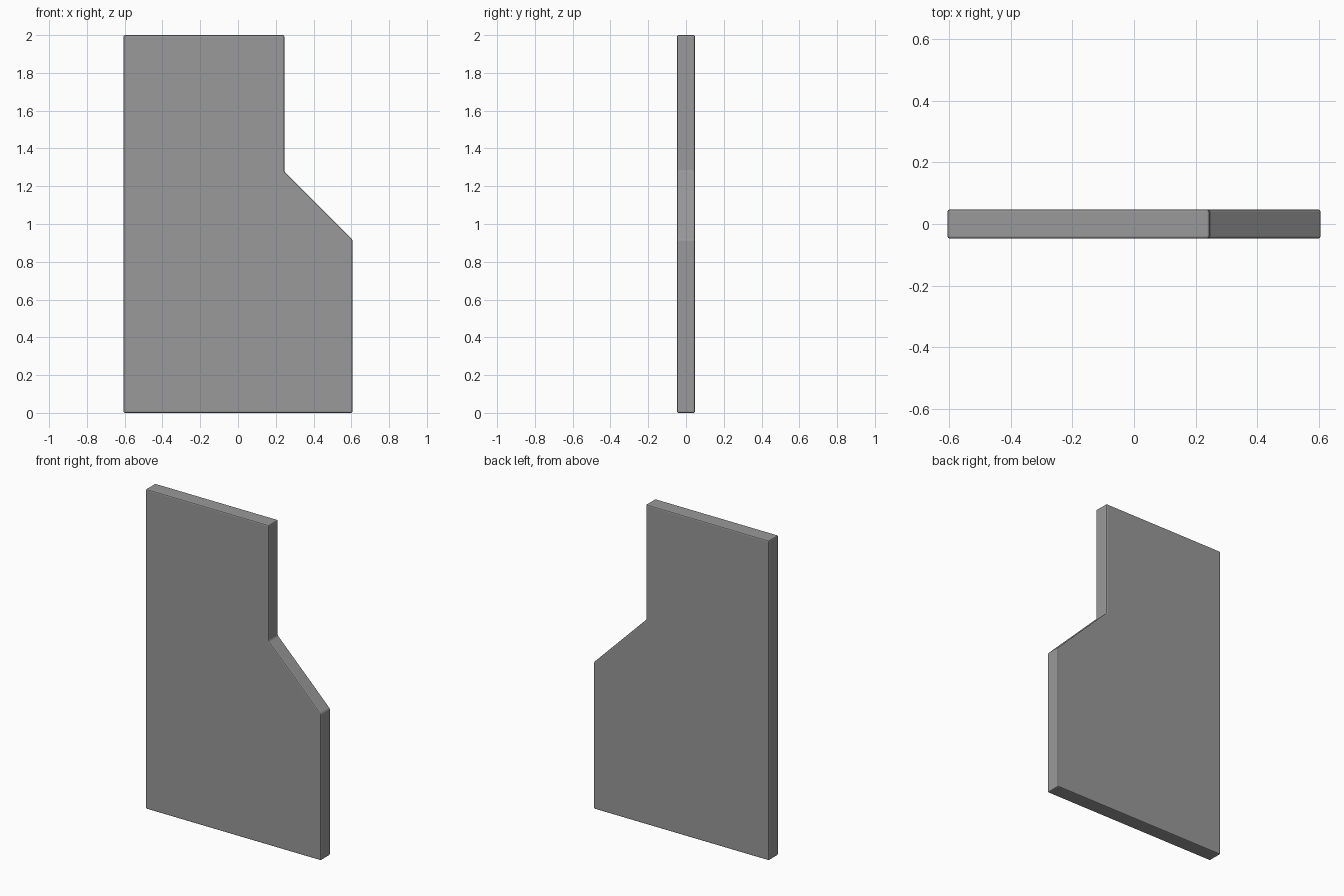
import bpy, bmesh

if "Cube" in bpy.data.objects:
    bpy.data.objects.remove(bpy.data.objects["Cube"])

HALF_WIDTH = 0.606
HALF_DEPTH = 0.047

# Stepped panel outline (x, z): full width below, narrowed by a 45 degree shoulder
outline = [(-HALF_WIDTH, 0), (HALF_WIDTH, 0), (HALF_WIDTH, 0.917),
           (0.245, 1.278), (0.245, 2.0), (-HALF_WIDTH, 2.0)]

# Front face extruded back through the panel thickness
bm = bmesh.new()
front = bm.faces.new([bm.verts.new((x, -HALF_DEPTH, z)) for x, z in outline])
result = bmesh.ops.extrude_face_region(bm, geom=[front], use_keep_orig=True)
moved = [g for g in result["geom"] if isinstance(g, bmesh.types.BMVert)]
bmesh.ops.translate(bm, verts=moved, vec=(0, 2 * HALF_DEPTH, 0))
bmesh.ops.recalc_face_normals(bm, faces=bm.faces)

mesh = bpy.data.meshes.new("stepped_panel")
bm.to_mesh(mesh)
bm.free()
panel = bpy.data.objects.new("stepped_panel", mesh)
bpy.context.collection.objects.link(panel)

# Dark grey finish
finish = bpy.data.materials.new("dark_grey")
finish.diffuse_color = (0.32, 0.32, 0.32, 1)
finish.use_nodes = True
finish.node_tree.nodes["Principled BSDF"].inputs["Base Color"].default_value = finish.diffuse_color
mesh.materials.append(finish)

# Fine edge rounding
bevel = panel.modifiers.new("edge_rounding", 'BEVEL')
bevel.width = 0.007
bevel.segments = 2
bevel.limit_method = 'ANGLE'
bevel.angle_limit = 0.5
